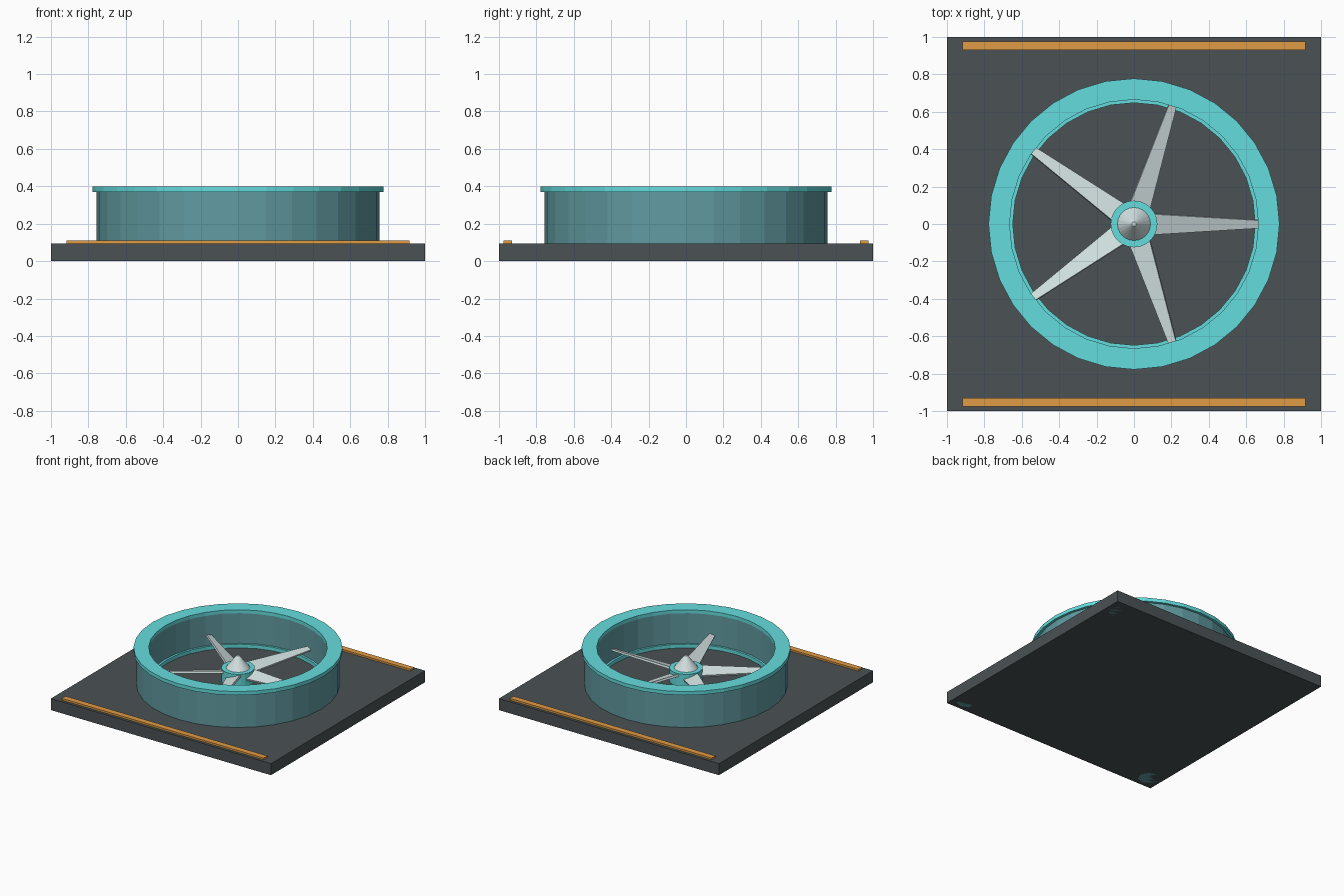
import bpy, bmesh, math
from mathutils import Matrix

if "Cube" in bpy.data.objects:
    bpy.data.objects.remove(bpy.data.objects["Cube"])


def material(name, color):
    m = bpy.data.materials.new(name)
    m.diffuse_color = (*color, 1)
    m.use_nodes = True
    m.node_tree.nodes["Principled BSDF"].inputs["Base Color"].default_value = m.diffuse_color
    return m


CHARCOAL = material("charcoal", (0.07, 0.085, 0.09))
TEAL = material("bright_teal", (0.13, 0.72, 0.73))
DARK_TEAL = material("dark_teal", (0.12, 0.33, 0.36))
ORANGE = material("orange", (0.75, 0.33, 0.06))
SILVER = material("silver", (0.65, 0.75, 0.75))


def finish(name, bm, mat):
    bmesh.ops.recalc_face_normals(bm, faces=bm.faces)
    mesh = bpy.data.meshes.new(name)
    bm.to_mesh(mesh)
    bm.free()
    mesh.materials.append(mat)
    obj = bpy.data.objects.new(name, mesh)
    bpy.context.collection.objects.link(obj)
    return obj


def box(name, center, size, mat):
    bm = bmesh.new()
    bmesh.ops.create_cube(bm, size=1, matrix=Matrix.Translation(center) @ Matrix.Diagonal((*size, 1)))
    return finish(name, bm, mat)


def cone(name, x, y, r1, r2, z0, z1, sides, mat):
    bm = bmesh.new()
    bmesh.ops.create_cone(bm, cap_ends=True, segments=sides, radius1=r1, radius2=r2,
                          depth=z1 - z0, matrix=Matrix.Translation((x, y, (z0 + z1) / 2)))
    return finish(name, bm, mat)


def ring(name, r_in, r_out, z0, z1, mat, sides=32):
    bm = bmesh.new()
    profile = [(r_in, z0), (r_out, z0), (r_out, z1), (r_in, z1)]
    loops = []
    for i in range(sides):
        a = math.tau * i / sides
        loops.append([bm.verts.new((r * math.cos(a), r * math.sin(a), z)) for r, z in profile])
    for i in range(sides):
        p, q = loops[i], loops[(i + 1) % sides]
        for j in range(4):
            k = (j + 1) % 4
            bm.faces.new((p[j], q[j], q[k], p[k]))
    return finish(name, bm, mat)


def blade(name, angle):
    # tapered, pitched blade with a thin rectangular section
    bm = bmesh.new()
    pitch = Matrix.Rotation(math.radians(18), 4, 'X')
    turn = Matrix.Rotation(angle, 4, 'Z') @ Matrix.Translation((0, 0, 0.205))
    sections = []
    for x, half, t in ((0.10, 0.058, 0.009), (0.665, 0.022, 0.007)):
        pts = [(x, -half, -t), (x, half, -t), (x, half, t), (x, -half, t)]
        vs = [bm.verts.new(p) for p in pts]
        sections.append(vs)
    a, b = sections
    bm.faces.new(a)
    bm.faces.new(b)
    for j in range(4):
        k = (j + 1) % 4
        bm.faces.new((a[j], a[k], b[k], b[j]))
    bm.transform(turn @ pitch)
    return finish(name, bm, SILVER)


# Base plate, edge strips and flush corner pads
box("base_plate", (0, 0, 0.0475), (2, 2, 0.095), CHARCOAL)
for label, s in (("front", -1), ("back", 1)):
    box(label + "_strip", (0, s * 0.953, 0.1), (1.834, 0.048, 0.02), ORANGE)
    for side, t in (("left", -1), ("right", 1)):
        cone(f"{label}_{side}_pad", t * 0.89, s * 0.89, 0.08, 0.08, 0, 0.05, 8, DARK_TEAL)

# Duct wall with top lip and lower inner ring
ring("duct_wall", 0.665, 0.757, 0.09, 0.372, DARK_TEAL)
ring("duct_lip", 0.665, 0.778, 0.37, 0.4, TEAL)
ring("duct_inner_ring", 0.648, 0.68, 0.095, 0.125, TEAL)

# Rotor
cone("hub", 0, 0, 0.125, 0.125, 0.13, 0.237, 24, TEAL)
cone("spinner", 0, 0, 0.09, 0.012, 0.235, 0.335, 24, SILVER)
for i in range(5):
    blade(f"blade_{i + 1}", math.tau * i / 5)
